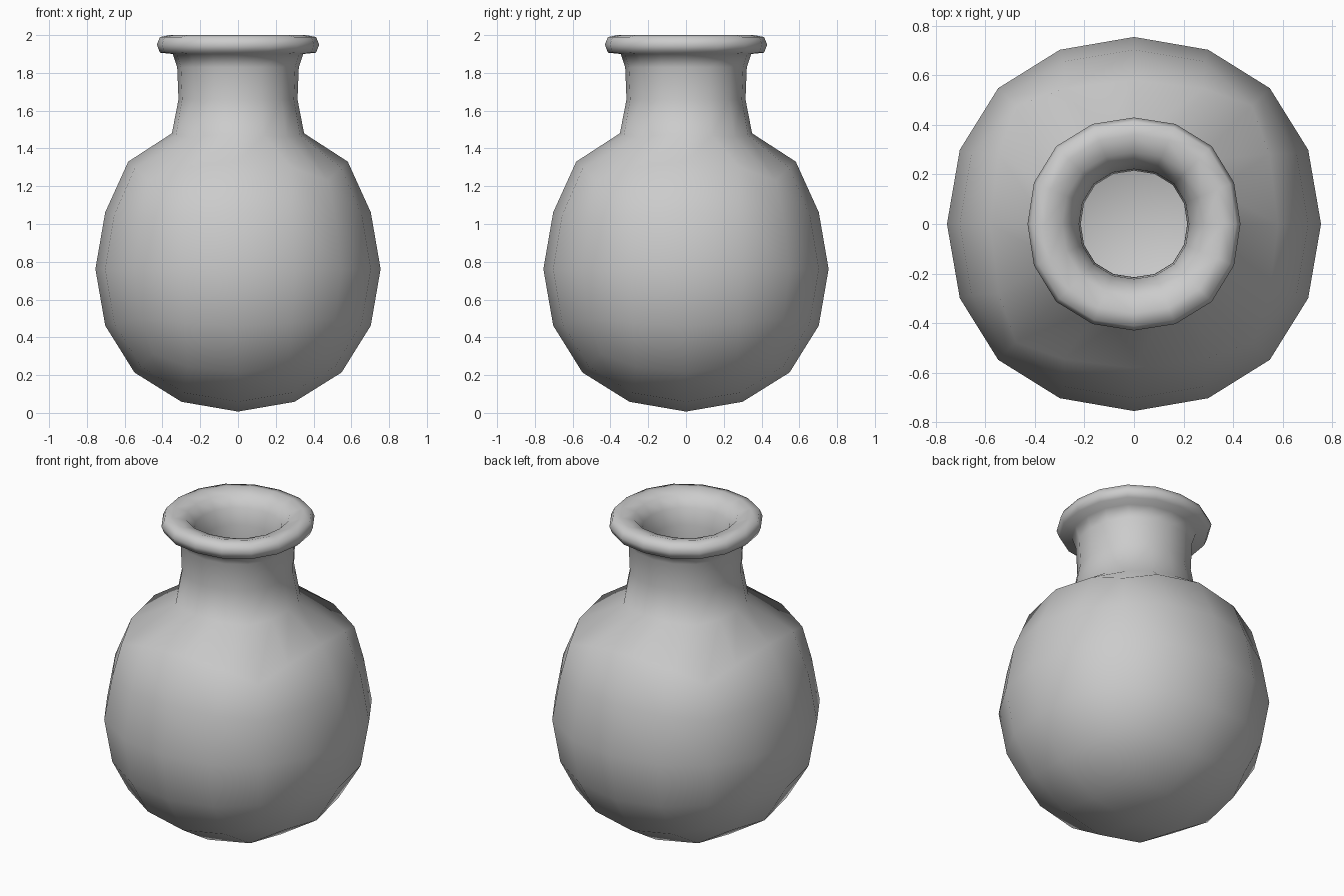
import bpy, bmesh, math
from mathutils import Vector

if "Cube" in bpy.data.objects:
    bpy.data.objects.remove(bpy.data.objects["Cube"])


def rounded_cube(radius, center_z):
    """Twice-subdivided cube (quad ball) as a bmesh."""
    bpy.ops.mesh.primitive_cube_add(size=2)
    ob = bpy.context.object
    mod = ob.modifiers.new("round", 'SUBSURF')
    mod.levels = 2
    bpy.ops.object.modifier_apply(modifier=mod.name)
    bm = bmesh.new()
    bm.from_mesh(ob.data)
    bpy.data.objects.remove(ob)
    k = radius / max(v.co.z for v in bm.verts)
    for v in bm.verts:
        v.co = v.co * k + Vector((0, 0, center_z))
    return bm


def shell(radius, center_z, shoulder, rings):
    """Ball with its top patch opened and drawn up through the neck rings."""
    bm = rounded_cube(radius, center_z)
    top = []
    for f in bm.faces:
        d = f.calc_center_median() - Vector((0, 0, center_z))
        if d.z > max(abs(d.x), abs(d.y)):
            top.append(f)
    bmesh.ops.delete(bm, geom=top, context='FACES')
    edges = [e for e in bm.edges if e.is_boundary]
    # widen the shoulder slightly
    for v in {v for e in edges for v in e.verts}:
        v.co.x *= shoulder
        v.co.y *= shoulder
        v.co.z += 0.02
    for r, z, dip in rings:
        new = bmesh.ops.extrude_edge_only(bm, edges=edges)["geom"]
        edges = [g for g in new if isinstance(g, bmesh.types.BMEdge)]
        for v in [g for g in new if isinstance(g, bmesh.types.BMVert)]:
            step = round(math.atan2(v.co.y, v.co.x) / (math.pi / 8))
            a = step * math.pi / 8
            diag = math.sin(2 * a) ** 2
            rr = r * (1 + 0.032 * diag)
            v.co = (rr * math.cos(a), rr * math.sin(a), z - dip * diag)
    bmesh.ops.recalc_face_normals(bm, faces=bm.faces)
    return bm


# outer body, neck and rolled rim
outer = shell(0.755, 0.762, 1.06, [
    (0.35, 1.48, 0.02), (0.315, 1.66, 0), (0.322, 1.83, 0), (0.345, 1.90, 0),
    (0.413, 1.907, 0), (0.43, 1.95, 0), (0.413, 1.99, 0), (0.36, 2.0, 0)])
# hollow inside, ending on the same rim ring
inner = shell(0.655, 0.762, 1.04, [
    (0.26, 1.40, 0.02), (0.215, 1.64, 0), (0.222, 1.82, 0),
    (0.245, 1.92, 0), (0.29, 1.98, 0), (0.36, 2.0, 0)])

# join both shells at the rim
tmp = bpy.data.meshes.new("inner_tmp")
inner.to_mesh(tmp)
outer.from_mesh(tmp)
bmesh.ops.remove_doubles(outer, verts=outer.verts, dist=0.0005)
bmesh.ops.recalc_face_normals(outer, faces=outer.faces)
for f in outer.faces:
    f.smooth = True
mesh = bpy.data.meshes.new("flask")
outer.to_mesh(mesh)
outer.free()
inner.free()
bpy.data.meshes.remove(tmp)
flask = bpy.data.objects.new("flask", mesh)
bpy.context.collection.objects.link(flask)
